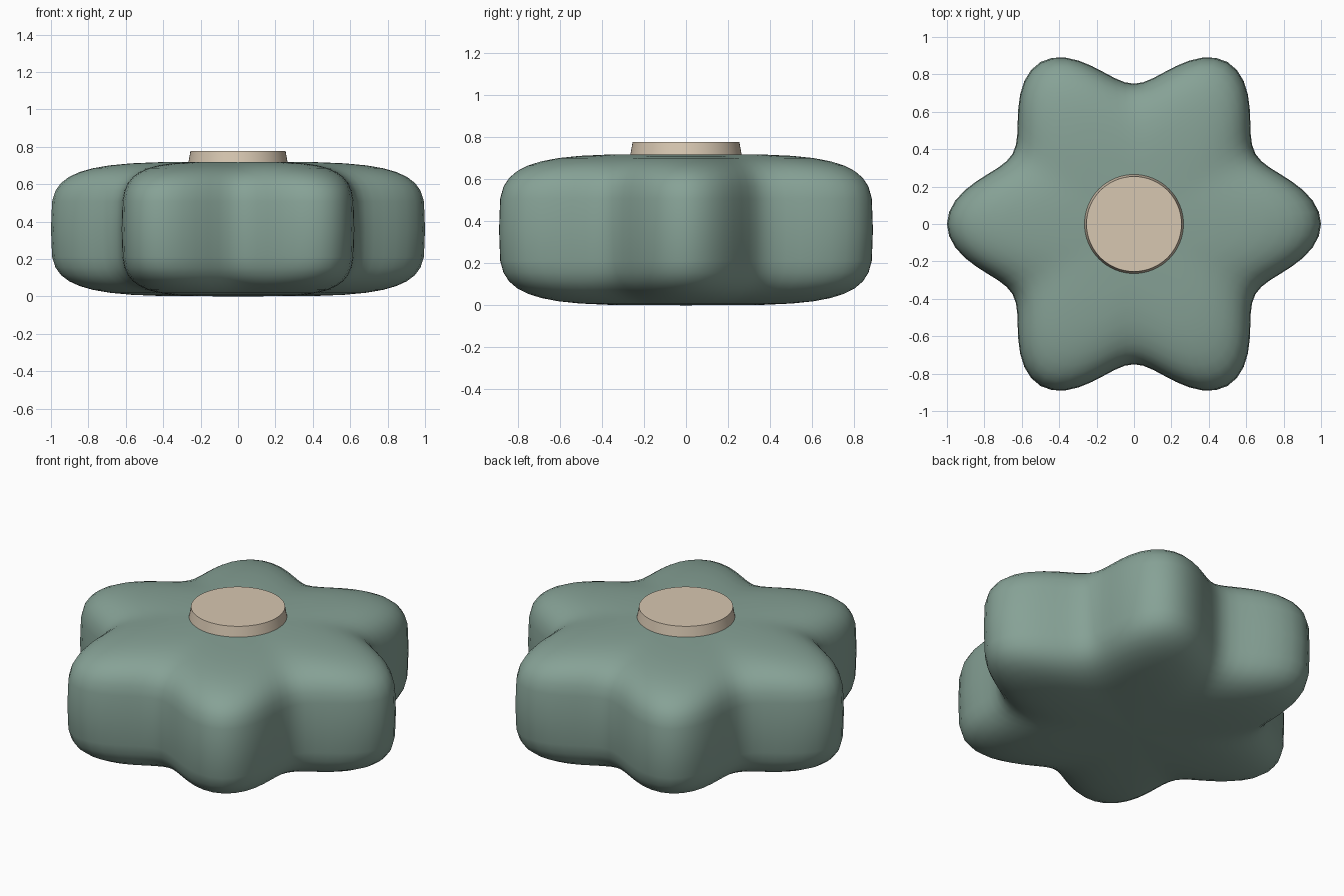
import bpy, bmesh
from math import sin, cos, pi

if "Cube" in bpy.data.objects:
    bpy.data.objects.remove(bpy.data.objects["Cube"])

def material(name, rgb):
    m = bpy.data.materials.new(name)
    m.diffuse_color = (*rgb, 1)
    m.use_nodes = True
    m.node_tree.nodes["Principled BSDF"].inputs["Base Color"].default_value = m.diffuse_color
    return m

green = material("sage green", (0.24, 0.36, 0.305))
tan = material("warm beige", (0.68, 0.57, 0.44))

def lathe(name, profile, mat, sides, lobe=lambda a: 1.0):
    """Sweep an (r, z) profile round z, scaling the radius by lobe(angle)."""
    bm = bmesh.new()
    rings = []
    for r, z in profile:
        if r < 1e-5:
            rings.append([bm.verts.new((0, 0, z))] * sides)
        else:
            ang = [2 * pi * i / sides for i in range(sides)]
            rings.append([bm.verts.new((r * lobe(a) * cos(a), r * lobe(a) * sin(a), z)) for a in ang])
    for low, high in zip(rings, rings[1:]):
        for i in range(sides):
            j = (i + 1) % sides
            quad = list(dict.fromkeys((low[i], low[j], high[j], high[i])))
            bm.faces.new(quad)
    me = bpy.data.meshes.new(name)
    bm.to_mesh(me)
    bm.free()
    me.materials.append(mat)
    ob = bpy.data.objects.new(name, me)
    bpy.context.collection.objects.link(ob)
    bpy.context.view_layer.objects.active = ob
    ob.select_set(True)
    bpy.ops.object.shade_smooth_by_angle(angle=0.6)
    ob.select_set(False)
    return ob

# six-lobed cushion with a rounded, squarish section
def power(v, e):
    return abs(v) ** e * (1 if v >= 0 else -1)

steps, e = 20, 0.48
section = []
for k in range(steps + 1):
    t = -pi / 2 + pi * k / steps
    r = 0 if k in (0, steps) else power(cos(t), e)
    section.append((r, 0.36 + 0.36 * power(sin(t), e) if k != steps // 2 else 0.36))
lathe("lobed_cushion", section, green, 96, lambda a: 0.875 + 0.125 * cos(6 * a))

# tapered round button on top
lathe("top_button", [(0, 0.69), (0.27, 0.69), (0.254, 0.778), (0, 0.778)], tan, 64)
